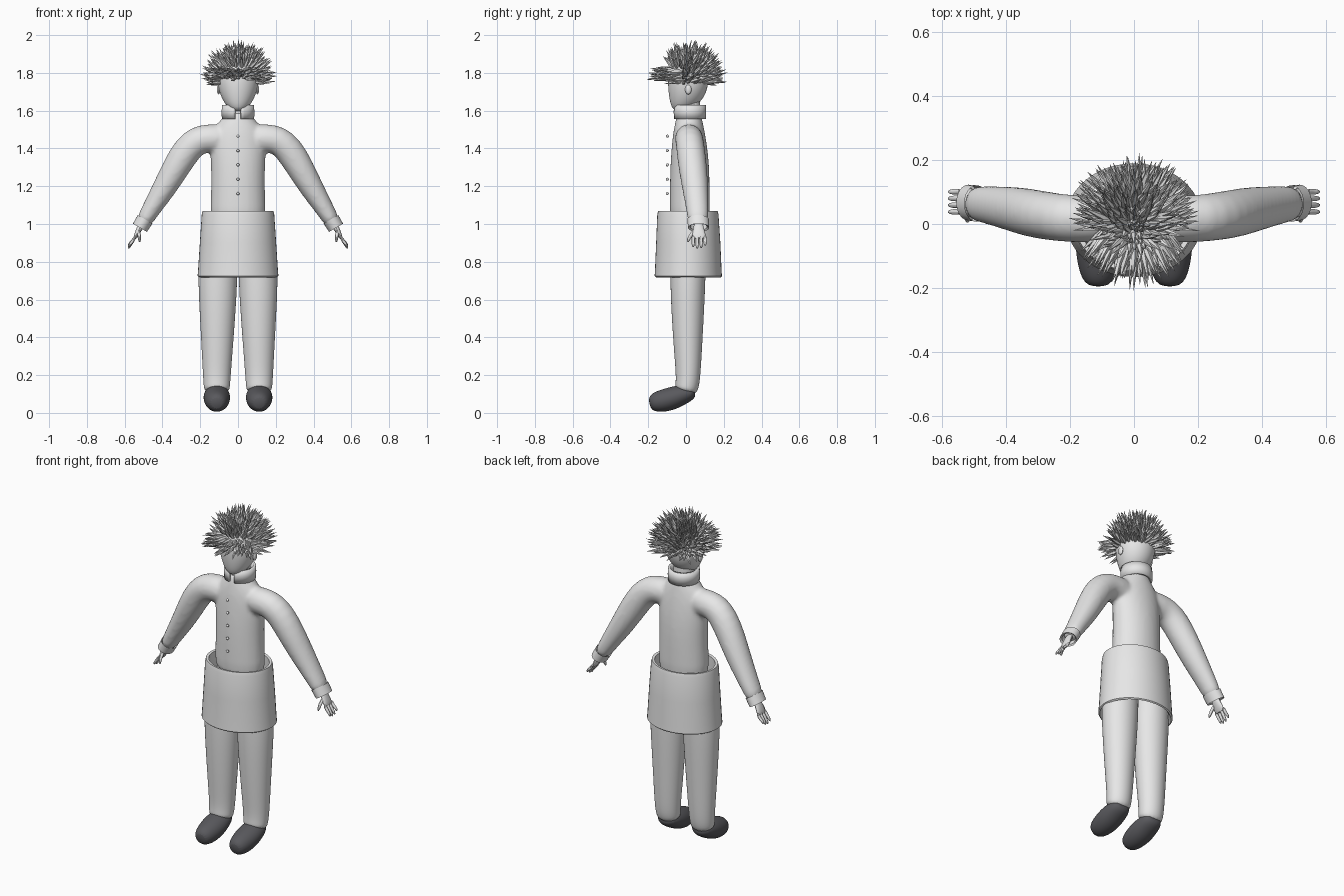
import bpy, bmesh, math, random
from mathutils import Vector

random.seed(4)
X, Y, Z = Vector((1, 0, 0)), Vector((0, 1, 0)), Vector((0, 0, 1))

if "Cube" in bpy.data.objects:
    bpy.data.objects.remove(bpy.data.objects["Cube"])


def material(name, rgb):
    m = bpy.data.materials.new(name)
    m.use_nodes = True
    m.diffuse_color = (*rgb, 1)
    bsdf = next(n for n in m.node_tree.nodes if n.type == 'BSDF_PRINCIPLED')
    bsdf.inputs["Base Color"].default_value = (*rgb, 1)
    return m


grey = material("plain grey", (0.8, 0.8, 0.8))
dark = material("dark leather", (0.1, 0.1, 0.11))


def sweep(bm, rings, ref, tangent=None, sides=16, caps=True):
    """Loft elliptical rings (x, y, z, radius along ref, radius across)."""
    centres = [Vector(r[:3]) for r in rings]
    loops = []
    for i, r in enumerate(rings):
        t = tangent or centres[min(i + 1, len(rings) - 1)] - centres[max(i - 1, 0)]
        t = t.normalized()
        u = (ref - t * ref.dot(t)).normalized()
        v = t.cross(u)
        loops.append([bm.verts.new(centres[i] + u * r[3] * math.cos(a) + v * r[4] * math.sin(a))
                      for a in (2 * math.pi * k / sides for k in range(sides))])
    for a, b in zip(loops, loops[1:]):
        for k in range(sides):
            n = (k + 1) % sides
            bm.faces.new((a[k], a[n], b[n], b[k]))
    if caps:
        bm.faces.new(loops[0][::-1])
        bm.faces.new(loops[-1])


def finish(name, bm, mat, subdiv=0, angle=40):
    bmesh.ops.recalc_face_normals(bm, faces=bm.faces[:])
    mesh = bpy.data.meshes.new(name)
    bm.to_mesh(mesh)
    bm.free()
    mesh.materials.append(mat)
    ob = bpy.data.objects.new(name, mesh)
    bpy.context.collection.objects.link(ob)
    bpy.ops.object.select_all(action='DESELECT')
    ob.select_set(True)
    bpy.context.view_layer.objects.active = ob
    bpy.ops.object.shade_smooth_by_angle(angle=math.radians(angle))
    if subdiv:
        s = ob.modifiers.new("Subdivision", 'SUBSURF')
        s.levels = s.render_levels = subdiv
    return ob


def flip(rings, s):
    return [(r[0] * s, *r[1:]) for r in rings]


def ball(bm, centre, size):
    made = bmesh.ops.create_uvsphere(bm, u_segments=14, v_segments=8, radius=1)
    for v in made["verts"]:
        v.co = Vector(centre) + Vector([c * s for c, s in zip(v.co, size)])


# Jacket: torso and sleeves fused into one smooth skin
bm = bmesh.new()
sweep(bm, [(0, .02, .98, .15, .108), (0, .02, 1.08, .15, .108), (0, .02, 1.2, .145, .108),
           (0, .02, 1.32, .147, .105), (0, .018, 1.42, .152, .095), (0, .016, 1.49, .14, .085),
           (0, .016, 1.535, .108, .075), (0, .016, 1.565, .08, .068), (0, .016, 1.6, .07, .06)], X, Z)
sleeve = [(.06, .015, 1.45, .075, .08), (.15, .015, 1.455, .075, .078), (.215, .018, 1.445, .076, .08),
          (.27, .025, 1.395, .077, .08), (.325, .035, 1.305, .077, .075), (.37, .045, 1.225, .073, .068),
          (.415, .053, 1.15, .067, .06), (.465, .061, 1.07, .06, .049), (.512, .066, .99, .055, .043)]
for s in (1, -1):
    sweep(bm, flip(sleeve, s), Y)
jacket = finish("jacket", bm, grey, 1)
remesh = jacket.modifiers.new("Fuse", 'REMESH')
remesh.mode = 'VOXEL'
remesh.voxel_size = .011
remesh.use_smooth_shade = True
smooth = jacket.modifiers.new("Soften", 'SMOOTH')
smooth.factor, smooth.iterations = .5, 6

# Cuffs, hands, trousers and shoes, mirrored
for s, side in ((1, "left"), (-1, "right")):
    bm = bmesh.new()
    sweep(bm, flip([(.492, .064, 1.025, .057, .045), (.519, .067, .98, .056, .043),
                    (.515, .067, .985, .045, .034), (.5, .066, 1.01, .042, .03)], s), Y,
          Vector((.5 * s, 0, -.85)), 24, False)
    finish(side + "_cuff", bm, grey)

    bm = bmesh.new()
    sweep(bm, flip([(.505, .066, 1.01, .026, .018), (.522, .067, .975, .028, .016),
                    (.537, .068, .945, .038, .013), (.549, .069, .918, .036, .008)], s), Y, sides=12)
    for k in range(4):
        y, drop = .038 + .021 * k, (.008, 0, .003, .016)[k]
        sweep(bm, flip([(.54, y, .94, .01, .009), (.558, y, .908, .01, .009),
                        (.572, y, .885 + drop, .009, .008), (.581, y, .868 + drop, .005, .005)], s), Y, sides=8)
    sweep(bm, flip([(.525, .05, .965, .013, .011), (.524, .028, .945, .011, .01),
                    (.522, .014, .922, .01, .009), (.52, .008, .903, .006, .005)], s), Y, sides=8)
    finish(side + "_hand", bm, grey, 1)

    bm = bmesh.new()
    sweep(bm, flip([(.1, .015, 1.0, .075, .085), (.105, .012, .9, .1, .096), (.107, .01, .72, .107, .096),
                    (.108, .009, .55, .098, .089), (.11, .01, .35, .085, .077), (.112, .012, .2, .075, .066),
                    (.112, .006, .14, .071, .064), (.112, -.004, .108, .066, .056)], s), X)
    finish(side + "_trouser_leg", bm, grey, 2)

    bm = bmesh.new()
    sweep(bm, flip([(.112, .048, .112, .03, .02), (.112, .03, .108, .058, .04), (.112, -.02, .096, .07, .055),
                    (.112, -.07, .078, .073, .062), (.112, -.12, .064, .067, .061),
                    (.112, -.165, .056, .055, .053), (.112, -.195, .05, .033, .032)], s), X)
    finish(side + "_shoe", bm, dark, 2)

# Skirt: a thick open band, wider at the hem
bm = bmesh.new()
sweep(bm, [(0, .012, .74, .19, .157), (0, .012, .718, .205, .172), (0, .012, .724, .214, .178),
           (0, .012, .76, .211, .176), (0, .012, .9, .202, .17), (0, .01, 1.05, .192, .162),
           (0, .01, 1.07, .187, .157), (0, .01, 1.068, .172, .143), (0, .01, 1.0, .172, .143),
           (0, .012, .74, .19, .157)], X, Z, 48, False)
finish("skirt", bm, grey)

# Buttons down the front
bm = bmesh.new()
for k in range(5):
    ball(bm, (0, -.099, 1.465 - .076 * k), (.008, .008, .008))
finish("buttons", bm, grey)

# Stand-up collar with a gap at the front
bm = bmesh.new()
steps, gap = 32, .2
rows = []
for z, r in ((1.557, .079), (1.595, .08), (1.63, .078)):
    rows.append([])
    for k in range(steps + 1):
        a = gap + (2 * math.pi - 2 * gap) * k / steps
        rows[-1].append(bm.verts.new((r * math.sin(a), .02 - r * math.cos(a), z)))
for a, b in zip(rows, rows[1:]):
    for k in range(steps):
        bm.faces.new((a[k], a[k + 1], b[k + 1], b[k]))
collar = finish("collar", bm, grey)
thick = collar.modifiers.new("Thickness", 'SOLIDIFY')
thick.thickness, thick.offset = .014, 0

# Head, neck and ears
bm = bmesh.new()
sweep(bm, [(0, -.03, 1.597, .02, .02), (0, -.02, 1.612, .05, .055), (0, 0, 1.655, .083, .088),
           (0, .01, 1.715, .106, .106), (0, .012, 1.775, .111, .109), (0, .013, 1.83, .098, .098),
           (0, .015, 1.868, .065, .065), (0, .015, 1.88, .025, .025)], X, Z, 20)
finish("head", bm, grey, 2)
bm = bmesh.new()
sweep(bm, [(0, .02, 1.56, .06, .058), (0, .018, 1.66, .056, .056)], X, Z, 20)
finish("neck", bm, grey)
bm = bmesh.new()
for s in (1, -1):
    ball(bm, (.103 * s, .012, 1.712), (.009, .017, .026))
finish("ears", bm, grey)

# Hair: pointed tufts over the scalp, with a forward fringe over the brow
bm = bmesh.new()
centre = Vector((0, .015, 1.76))


def tuft(root, direction, length):
    d = direction.normalized()
    ref = X if abs(d.x) < .8 else Y
    rings = [(*(root + d * length * f), r, r) for f, r in ((-.1, .006), (.3, .0105), (.65, .006), (1, .0004))]
    sweep(bm, rings, ref, d, 5, False)


count = 760
for i in range(count):
    z = 1 - 2 * (i + .5) / count
    a = i * 2.39996
    r = math.sqrt(1 - z * z)
    d = Vector((r * math.cos(a), r * math.sin(a), z))
    if z < (.1 if d.y < -.5 else -.12):
        continue
    root = centre + Vector((d.x * .1, d.y * .1, d.z * .11))
    jitter = Vector([random.uniform(-.22, .22) for _ in range(3)])
    if d.y < -.3 and z < .55:
        aim = Vector((d.x * .9, -1, -.1 + z * .3)) + jitter * .6
        length = random.uniform(.08, .125)
    else:
        aim = d + Vector((0, .3 if d.y < .5 else 0, .15)) + jitter
        length = random.uniform(.07, .115)
    tuft(root, aim, length)
finish("spiky_hair", bm, grey, 0, 60)
